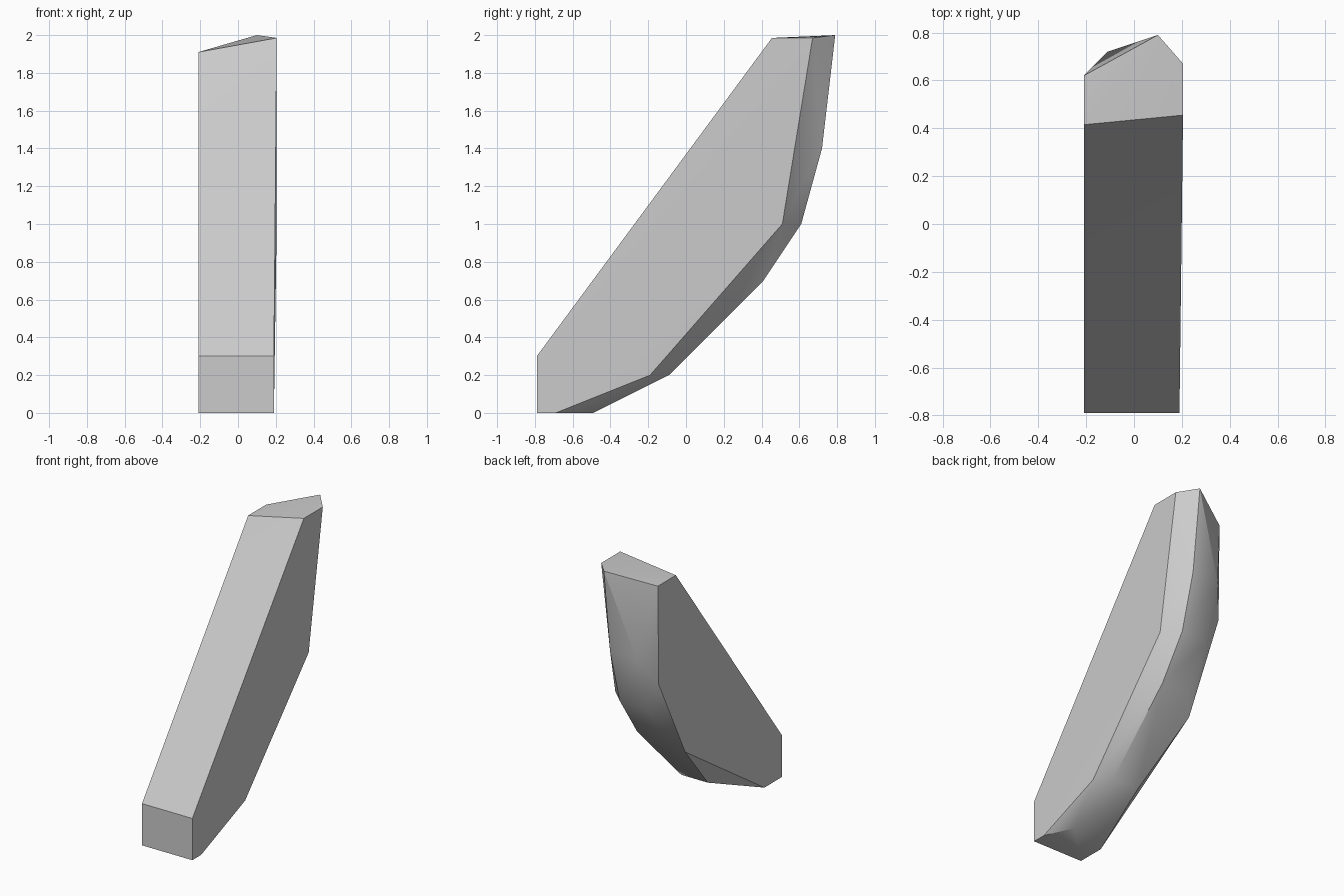
import bpy, bmesh, math

if "Cube" in bpy.data.objects:
    bpy.data.objects.remove(bpy.data.objects["Cube"])

stone = bpy.data.materials.new("stone grey")
stone.use_nodes = True
colour = (0.6, 0.6, 0.6, 1)
stone.diffuse_color = colour
stone.node_tree.nodes["Principled BSDF"].inputs["Base Color"].default_value = colour

# Side outlines and the two rounded back ridges, as (x, [(y, z), ...])
front_foot = [(-0.79, 0), (-0.79, 0.3)]
right_side = (-0.21, front_foot + [(0.415, 1.91), (0.62, 1.91), (0.61, 1.2), (0.31, 0.6), (-0.59, 0)])
left_foot = (0.19, front_foot + [(-0.69, 0), (-0.19, 0.2)])
left_top = (0.205, [(0.455, 1.985), (0.67, 1.985), (0.51, 1.0)])
back_bend = [(0.72, 1.4), (0.61, 1.0), (0.41, 0.7), (-0.09, 0.2)]
left_ridge = (0.1, [(0.79, 2.0), (-0.49, 0)] + back_bend)
right_ridge = (-0.11, back_bend)

# Wrap the outlines in one convex slab
bm = bmesh.new()
for x, outline in (right_side, left_foot, left_top, left_ridge, right_ridge):
    for y, z in outline:
        bm.verts.new((x, y, z))
bmesh.ops.convex_hull(bm, input=bm.verts[:])
bmesh.ops.dissolve_limit(bm, angle_limit=math.radians(1.5), verts=bm.verts[:], edges=bm.edges[:])
bmesh.ops.recalc_face_normals(bm, faces=bm.faces[:])

mesh = bpy.data.meshes.new("leaning_slab")
bm.to_mesh(mesh)
bm.free()
slab = bpy.data.objects.new("leaning_slab", mesh)
bpy.context.collection.objects.link(slab)
mesh.materials.append(stone)

# Soft shading over the shallow bends of the back
bpy.ops.object.select_all(action="DESELECT")
slab.select_set(True)
bpy.context.view_layer.objects.active = slab
bpy.ops.object.shade_smooth_by_angle(angle=math.radians(30))
